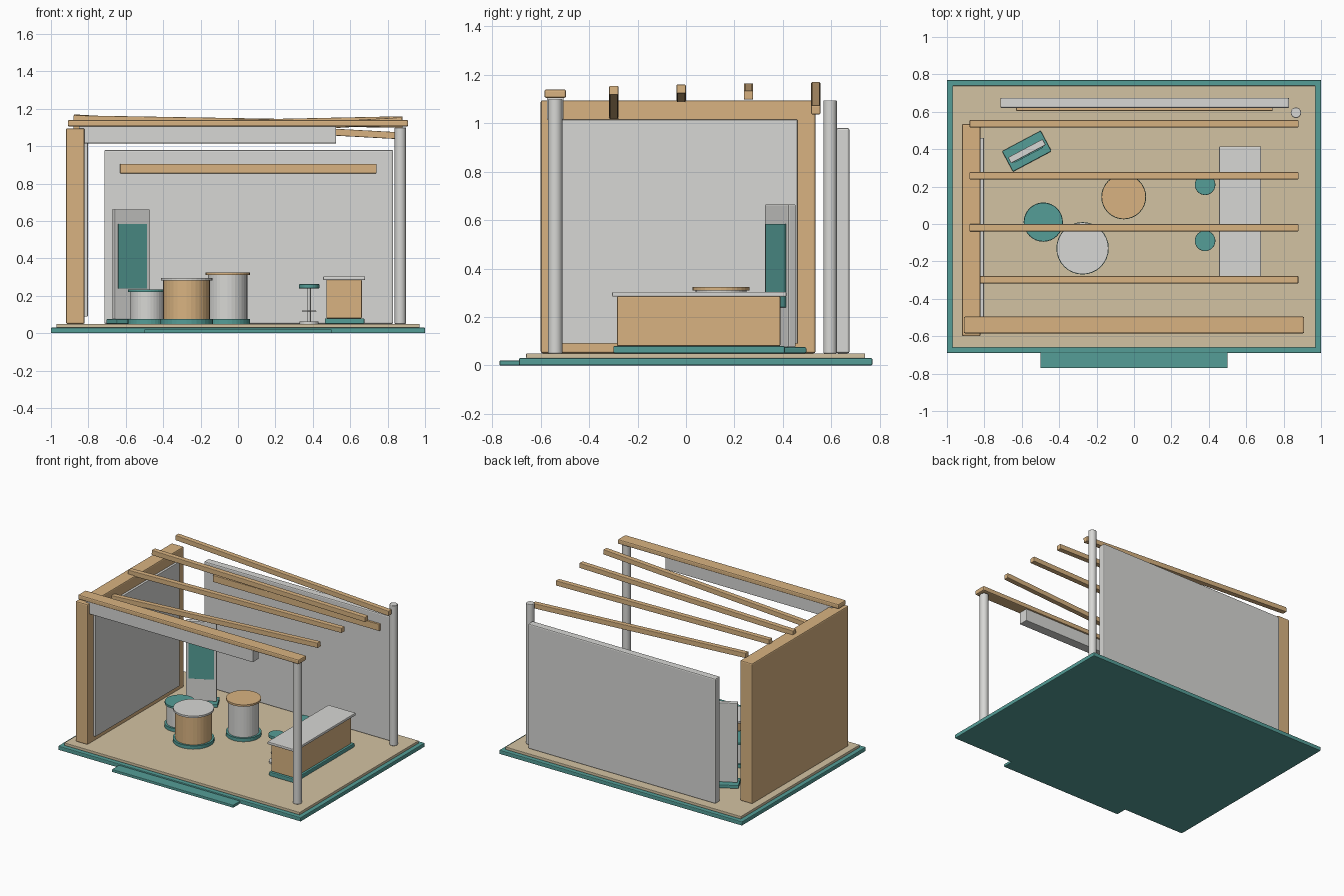
import bpy
import math

if "Cube" in bpy.data.objects:
    bpy.data.objects.remove(bpy.data.objects["Cube"])


def material(name, r, g, b):
    m = bpy.data.materials.new(name)
    m.use_nodes = True
    m.diffuse_color = (r, g, b, 1)
    m.node_tree.nodes["Principled BSDF"].inputs["Base Color"].default_value = (r, g, b, 1)
    return m


teal = material("teal", 0.09, 0.34, 0.31)
wood = material("warm wood", 0.69, 0.45, 0.22)
tan = material("pale floor tan", 0.65, 0.54, 0.36)
grey = material("light grey", 0.68, 0.68, 0.66)


def finish(name, mat, bevel):
    ob = bpy.context.object
    ob.name = name
    ob.data.materials.append(mat)
    if bevel:
        mod = ob.modifiers.new("soft edges", "BEVEL")
        mod.width = bevel
        mod.segments = 2
        mod.limit_method = "ANGLE"
        mod.angle_limit = math.radians(40)
    return ob


def block(name, mat, x, y, z, bevel=0.005):
    """Box given by its (min, max) range on each axis."""
    bpy.ops.mesh.primitive_cube_add(size=1, location=[sum(r) / 2 for r in (x, y, z)])
    ob = bpy.context.object
    ob.scale = [r[1] - r[0] for r in (x, y, z)]
    bpy.ops.object.transform_apply(location=False, rotation=False, scale=True)
    return finish(name, mat, bevel)


def disc(name, mat, x, y, z, r, sides=32, bevel=0.0, smooth=False):
    """Upright cylinder with z given as a (min, max) range."""
    bpy.ops.mesh.primitive_cylinder_add(vertices=sides, radius=r, depth=z[1] - z[0],
                                        location=(x, y, sum(z) / 2))
    if smooth:
        bpy.ops.object.shade_smooth_by_angle()
    return finish(name, mat, bevel)


# Platform, floor and entry step
block("platform", teal, (-1, 1), (-0.69, 0.77), (0, 0.03))
block("floor", tan, (-0.97, 0.97), (-0.66, 0.74), (0.03, 0.05), 0.003)
block("entry_step", teal, (-0.5, 0.5), (-0.77, -0.68), (0, 0.02), 0.003)

# Side wall with inset panel, back wall with shelf strip
block("side_wall", wood, (-0.92, -0.82), (-0.6, 0.535), (0.05, 1.095), 0.008)
block("side_panel", grey, (-0.83, -0.803), (-0.53, 0.46), (0.09, 1.015), 0.002)
block("back_wall", grey, (-0.715, 0.83), (0.62, 0.675), (0.05, 0.98), 0.008)
block("back_wall_strip", wood, (-0.63, 0.74), (0.605, 0.625), (0.855, 0.905), 0.002)

# Posts
disc("front_post", grey, 0.868, -0.54, (0.05, 1.1), 0.03, 24, 0.003, True)
disc("back_post", grey, 0.866, 0.595, (0.05, 1.095), 0.028, 24, 0.003, True)

# Front beam and fascia
block("front_beam", wood, (-0.91, 0.91), (-0.585, -0.495), (1.105, 1.14), 0.008)
block("fascia", grey, (-0.85, 0.525), (-0.575, -0.505), (1.015, 1.106), 0.004)

# Fanned rafters, each tilted a little more than the last
for i, top in enumerate((1.155, 1.16, 1.165, 1.17)):
    y = -0.298 + 0.278 * i
    rise = 0.103 - 0.0665 * i
    z = top - 0.0185 - abs(rise) / 2
    rafter = block("rafter_%d" % (i + 1), wood, (-0.88, 0.88), (y - 0.019, y + 0.019),
                   (z - 0.0185, z + 0.0185), 0.004)
    rafter.rotation_euler.y = -math.atan2(rise, 1.76)

# Service counter
block("counter_plinth", teal, (0.465, 0.675), (-0.3, 0.408), (0.05, 0.08))
block("counter_body", wood, (0.472, 0.662), (-0.285, 0.39), (0.08, 0.285))
block("counter_top", grey, (0.455, 0.68), (-0.305, 0.415), (0.284, 0.304))

# Round display drums
for name, x, y, h, r, side, lid in (
        ("front_drum", -0.275, -0.13, 0.282, 0.125, wood, grey),
        ("tall_drum", -0.055, 0.145, 0.31, 0.105, grey, wood),
        ("short_drum", -0.485, 0.01, 0.22, 0.09, grey, teal)):
    disc(name + "_base", teal, x, y, (0.05, 0.075), r + 0.015)
    disc(name + "_body", side, x, y, (0.075, h), r)
    disc(name + "_top", lid, x, y, (h, h + 0.014), r + 0.013)

# Stools
for i, y in enumerate((-0.09, 0.21)):
    name = "stool_%d" % (i + 1)
    disc(name + "_foot", grey, 0.38, y, (0.05, 0.062), 0.05)
    disc(name + "_column", grey, 0.38, y, (0.06, 0.245), 0.009, 16)
    disc(name + "_seat", teal, 0.38, y, (0.24, 0.262), 0.055, 32, 0.003)
    bpy.ops.mesh.primitive_torus_add(major_radius=0.036, minor_radius=0.003, major_segments=24,
                                     minor_segments=6, location=(0.38, y, 0.118))
    finish(name + "_foot_ring", grey, 0)

# Turned information stand, built around its own centre
stand = bpy.data.objects.new("stand_pivot", None)
bpy.context.collection.objects.link(stand)
stand.hide_render = True
stand.location = (-0.573, 0.389, 0)
stand.rotation_euler.z = math.radians(28)
for part in (block("stand_base", teal, (-0.117, 0.117), (-0.062, 0.062), (0.05, 0.075)),
             block("stand_panel", grey, (-0.105, 0.105), (-0.018, 0.018), (0.075, 0.665)),
             block("stand_screen", teal, (-0.087, 0.087), (-0.024, -0.016), (0.24, 0.585), 0.001)):
    part.parent = stand
